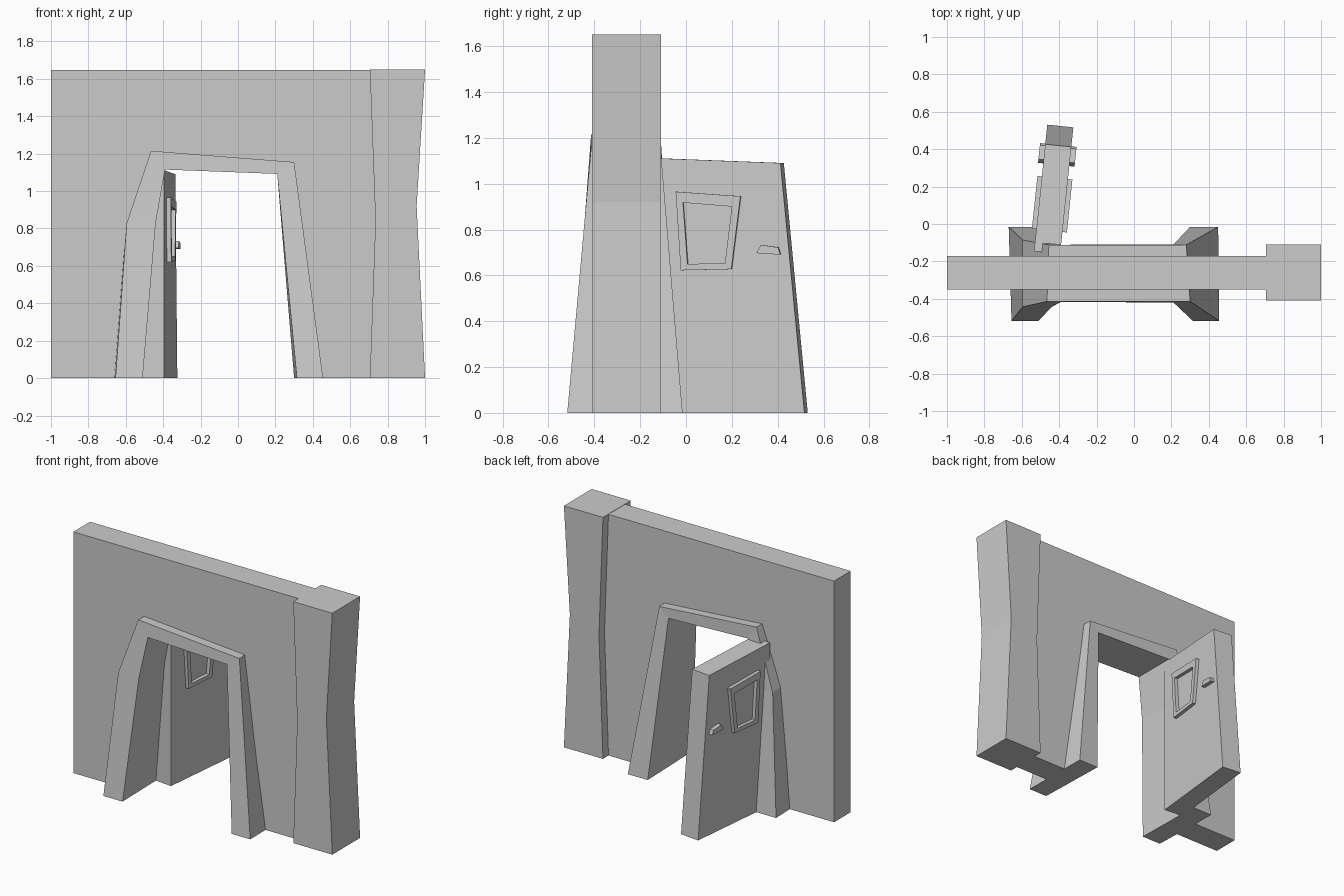
import bpy, bmesh
from mathutils import Vector

if "Cube" in bpy.data.objects:
    bpy.data.objects.remove(bpy.data.objects["Cube"])


def finish(name, bm):
    bmesh.ops.recalc_face_normals(bm, faces=bm.faces)
    mesh = bpy.data.meshes.new(name)
    bm.to_mesh(mesh)
    bm.free()
    obj = bpy.data.objects.new(name, mesh)
    bpy.context.collection.objects.link(obj)
    return obj


def prism(name, profile, d0, d1, place):
    """Extrude a 2D profile between depths d0 and d1; place maps (a, depth, z) to space."""
    bm = bmesh.new()
    near = [bm.verts.new(place(a, d0, z)) for a, z in profile]
    far = [bm.verts.new(place(a, d1, z)) for a, z in profile]
    bm.faces.new(near)
    bm.faces.new(far)
    for i in range(len(profile)):
        j = (i + 1) % len(profile)
        bm.faces.new((near[i], near[j], far[j], far[i]))
    return finish(name, bm)


def band(name, sections, closed=False):
    """Skin a row of four-cornered sections, as a ring or with end caps."""
    bm = bmesh.new()
    rows = [[bm.verts.new(p) for p in s] for s in sections]
    pairs = list(zip(rows, rows[1:]))
    if closed:
        pairs.append((rows[-1], rows[0]))
    else:
        bm.faces.new(rows[0])
        bm.faces.new(rows[-1])
    for a, b in pairs:
        for i in range(4):
            j = (i + 1) % 4
            bm.faces.new((a[i], a[j], b[j], b[i]))
    return finish(name, bm)


def world(x, y, z):
    return Vector((x, y, z))


# Wall with a doorway notch hidden inside the door frame
prism("wall", [(-1, 0), (-0.58, 0), (-0.52, 0.83), (-0.43, 1.16), (0.25, 1.12),
               (0.38, 0), (0.85, 0), (0.85, 1.648), (-1, 1.648)], -0.35, -0.17, world)

# Pillar pinched at the middle
prism("pillar", [(0.705, 0), (1, 0), (0.955, 0.92), (1, 1.65), (0.705, 1.65),
                 (0.735, 0.84)], -0.41, -0.11, world)

# Crooked door frame, thicker towards the floor
front_out = [(-0.655, 0), (-0.595, 0.83), (-0.465, 1.215), (0.30, 1.155), (0.455, 0)]
front_in = [(-0.51, 0), (-0.44, 0.83), (-0.39, 1.115), (0.21, 1.092), (0.315, 0)]
back_out = [(-0.67, 0), (-0.595, 0.81), (-0.455, 1.21), (0.28, 1.155), (0.45, 0)]
back_in = [(-0.52, 0), (-0.45, 0.81), (-0.39, 1.115), (0.21, 1.092), (0.30, 0)]


def front_y(z):
    return -0.518 + 0.104 * min(z / 1.15, 1)


def back_y(z):
    return -0.015 - 0.096 * min(z / 1.1, 1)


band("door_frame", [[world(p[0], f(p[1]), p[1]) for p, f in
                     ((fo, front_y), (fi, front_y), (bi, back_y), (bo, back_y))]
                    for fo, fi, bi, bo in zip(front_out, front_in, back_in, back_out)])

# Door standing open: u runs from hinge to free edge, v across its thickness
HINGE = Vector((-0.395, -0.16, 0))
U = Vector((0.104, 0.995, 0))
V = Vector((0.995, -0.104, 0))
THICK = 0.14


def on_door(u, v, z):
    return HINGE + U * u + V * v + Vector((0, 0, z))


prism("door", [(0, 0), (0.68, 0), (0.575, 1.09), (0, 1.112)], -THICK, 0, on_door)

# Window trim and handle on both door faces
trim_out = [(0.118, 0.965), (0.402, 0.945), (0.362, 0.627), (0.140, 0.622)]
trim_in = [(0.150, 0.917), (0.364, 0.900), (0.334, 0.652), (0.170, 0.650)]
handle = [(0.492, 0.733), (0.567, 0.722), (0.578, 0.690), (0.472, 0.697)]
for side, face, out in (("right", 0, 1), ("left", -THICK, -1)):
    v0, v1 = face - 0.01 * out, face + 0.024 * out
    band(side + "_window_trim",
         [[on_door(o[0], v0, o[1]), on_door(o[0], v1, o[1]),
           on_door(i[0], v1, i[1]), on_door(i[0], v0, i[1])]
          for o, i in zip(trim_out, trim_in)], closed=True)
    prism(side + "_handle", handle, v0, face + 0.028 * out, on_door)
